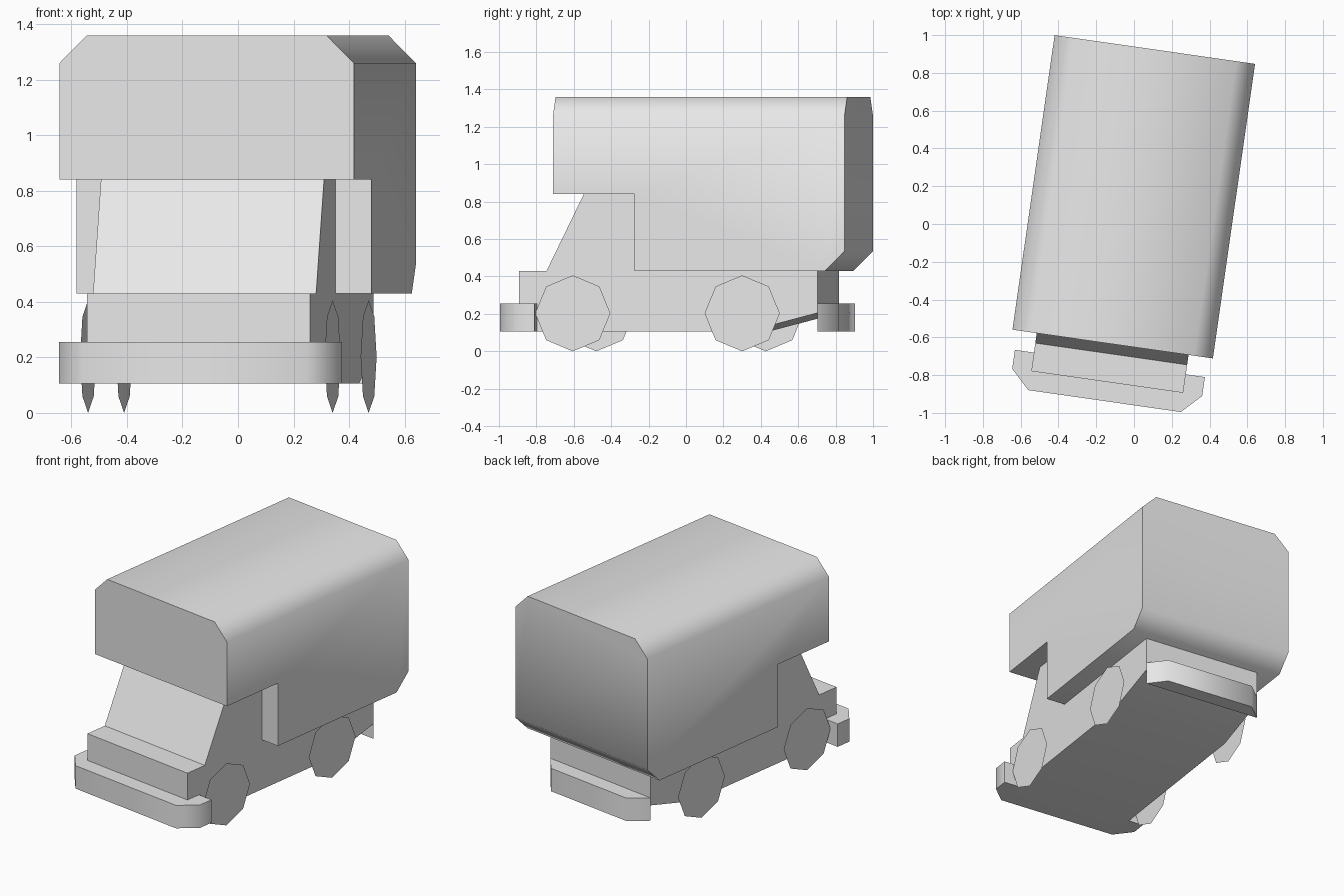
import bpy, bmesh
from math import radians, pi
from mathutils import Matrix

cube = bpy.data.objects.get("Cube")
if cube:
    bpy.data.objects.remove(cube, do_unlink=True)

# One plain colour
GREY = (0.8, 0.8, 0.8, 1)
grey = bpy.data.materials.new("light_grey")
grey.use_nodes = True
grey.diffuse_color = GREY
grey.node_tree.nodes["Principled BSDF"].inputs["Base Color"].default_value = GREY

# The whole vehicle stands slightly turned about z
PLACE = Matrix.Translation((-0.0215, 0.003, 0)) @ Matrix.Rotation(radians(-8.15), 4, 'Z')


def finish(name, bm):
    bmesh.ops.recalc_face_normals(bm, faces=bm.faces)
    mesh = bpy.data.meshes.new(name)
    bm.to_mesh(mesh)
    bm.free()
    mesh.materials.append(grey)
    obj = bpy.data.objects.new(name, mesh)
    bpy.context.collection.objects.link(obj)
    obj.matrix_world = PLACE
    bpy.ops.object.select_all(action='DESELECT')
    obj.select_set(True)
    bpy.context.view_layer.objects.active = obj
    bpy.ops.object.shade_smooth_by_angle(angle=radians(50))
    return obj


def extrude(points, direction):
    bm = bmesh.new()
    face = bm.faces.new([bm.verts.new(p) for p in points])
    new = bmesh.ops.extrude_face_region(bm, geom=[face])["geom"]
    moved = [g for g in new if isinstance(g, bmesh.types.BMVert)]
    bmesh.ops.translate(bm, verts=moved, vec=direction)
    return bm


def side_profile(points, half_width):
    return extrude([(-half_width, y, z) for y, z in points], (2 * half_width, 0, 0))


# Lower body: hood, windshield slope, cab and sloping rear underside
body = [(-0.848, 0.105), (-0.848, 0.43), (-0.698, 0.43), (-0.497, 0.84),
        (-0.1, 0.84), (-0.1, 0.5), (0.766, 0.5), (0.766, 0.205), (0.385, 0.105)]
finish("lower_body", side_profile(body, 0.406))

# Living cabin: overhang above the cab, cut rear lower edge, chamfered roof sides
TOP = 1.36
cabin = [(-0.645, 0.84), (-0.204, 0.84), (-0.204, 0.43), (0.825, 0.43),
         (0.93, 0.535), (0.93, TOP), (-0.645, TOP)]
bm = side_profile(cabin, 0.536)
roof_edges = [e for e in bm.edges
              if all(abs(v.co.z - TOP) < 1e-4 for v in e.verts)
              and abs(e.verts[0].co.x - e.verts[1].co.x) < 1e-4]
bmesh.ops.bevel(bm, geom=roof_edges, offset=0.1, segments=1, affect='EDGES')
finish("camper_cabin", bm)


# Bumpers: chamfered plates, front one wraps round the sides
def bumper(name, half, inner, corner, outer):
    right = [(half, inner), (half, corner), (half - 0.1, outer)]
    outline = right + [(-x, y) for x, y in reversed(right)]
    if inner == corner:
        outline = outline[1:-1]
    finish(name, extrude([(x, y, 0.105) for x, y in outline], (0, 0, 0.15)))


bumper("front_bumper", 0.508, -0.749, -0.85, -0.95)
bumper("rear_bumper", 0.406, 0.766, 0.766, 0.866)

# Wheels: flat eight-sided discs just outside the body
for end, y in (("front", -0.551), ("rear", 0.364)):
    for side, x in (("left", 0.445), ("right", -0.445)):
        bm = bmesh.new()
        turn = Matrix.Translation((x, y, 0.203)) @ Matrix.Rotation(pi / 2, 4, 'Y')
        bmesh.ops.create_circle(bm, cap_ends=True, segments=8, radius=0.203, matrix=turn)
        finish(f"{end}_{side}_wheel", bm)
